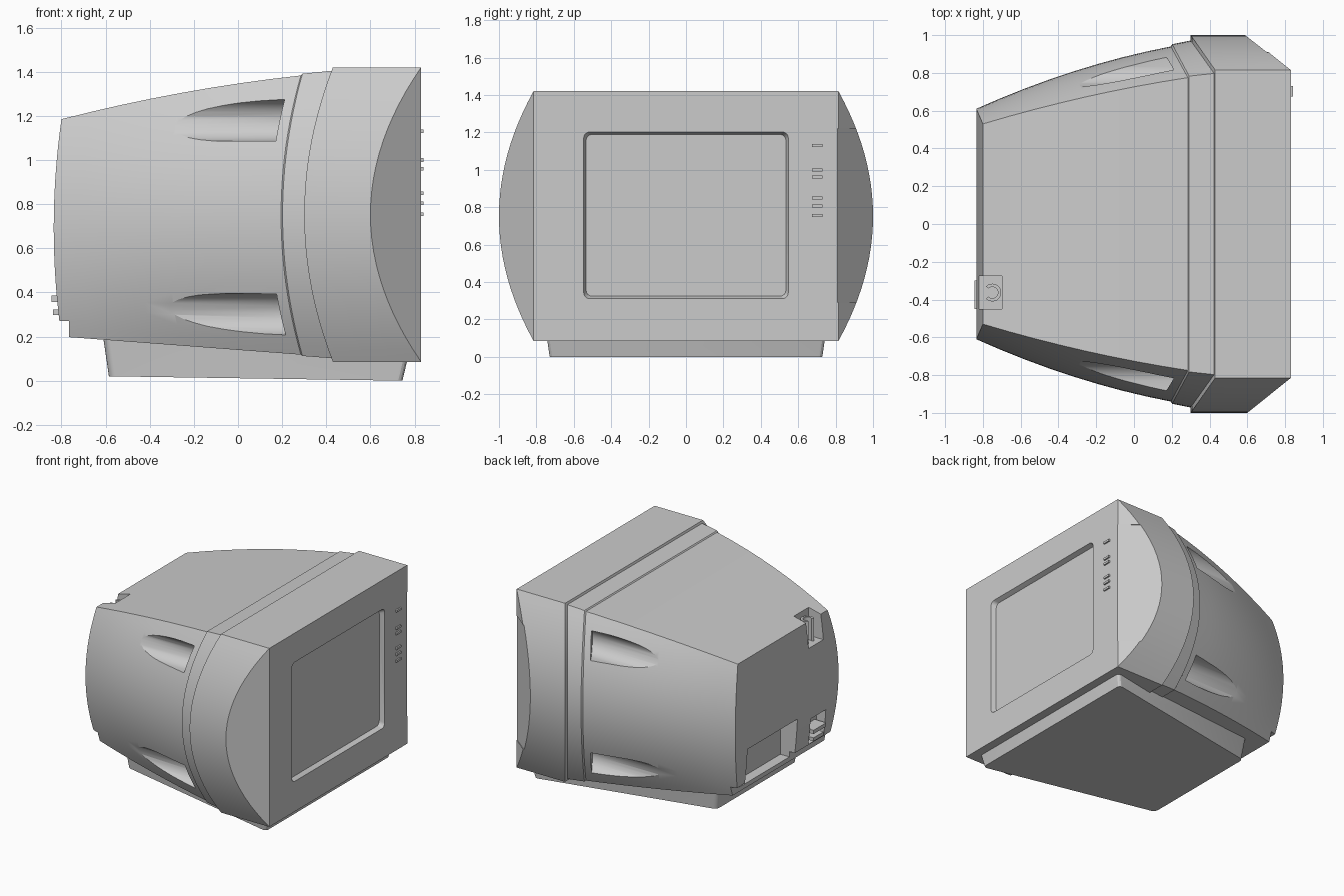
import bpy, bmesh, math

if "Cube" in bpy.data.objects:
    bpy.data.objects.remove(bpy.data.objects["Cube"])


def loft(name, rings, bevel=0.0, closed=False):
    """Skin even-sized rings of points; ends are capped with strips."""
    bm = bmesh.new()
    vs = [[bm.verts.new(p) for p in r] for r in rings]
    m = len(rings[0])
    pairs = list(zip(vs, vs[1:])) + ([(vs[-1], vs[0])] if closed else [])
    for a, b in pairs:
        for i in range(m):
            j = (i + 1) % m
            bm.faces.new((a[i], a[j], b[j], b[i]))
    if not closed:
        for r in (vs[0], vs[-1]):
            for i in range(m // 2 - 1):
                bm.faces.new((r[i], r[i + 1], r[m - 2 - i], r[m - 1 - i]))
    # optional rounding of the edges running from ring to ring
    if bevel:
        edges = [bm.edges.get((a[i], b[i])) for a, b in pairs for i in range(m)]
        bmesh.ops.bevel(bm, geom=edges, offset=bevel, segments=4, profile=0.5, affect='EDGES')
    bmesh.ops.remove_doubles(bm, verts=bm.verts, dist=1e-4)
    bmesh.ops.recalc_face_normals(bm, faces=bm.faces)
    me = bpy.data.meshes.new(name)
    bm.to_mesh(me)
    bm.free()
    ob = bpy.data.objects.new(name, me)
    bpy.context.collection.objects.link(ob)
    return ob


def box(name, x0, x1, y0, y1, z0, z1):
    return loft(name, [[(x0, y0, z), (x1, y0, z), (x1, y1, z), (x0, y1, z)] for z in (z0, z1)])


def activate(ob):
    bpy.ops.object.select_all(action='DESELECT')
    ob.select_set(True)
    bpy.context.view_layer.objects.active = ob


def cut(ob, cutter):
    activate(ob)
    mod = ob.modifiers.new("cut", 'BOOLEAN')
    mod.operation, mod.solver, mod.object = 'DIFFERENCE', 'EXACT', cutter
    bpy.ops.object.modifier_apply(modifier=mod.name)
    bpy.data.objects.remove(cutter, do_unlink=True)


def smooth(ob):
    activate(ob)
    bpy.ops.object.shade_smooth_by_angle(angle=math.radians(25))


def section(xc, xm, yc, ym, zb, zt, n=24):
    """Flat top and bottom, bulging sides; c = at corners, m = at mid height."""
    side = []
    for i in range(n + 1):
        t = 2 * i / n - 1
        b = 1 - t * t
        side.append((xc + (xm - xc) * b, yc + (ym - yc) * b, zb + (zt - zb) * (t + 1) / 2))
    return side + [(x, -y, z) for x, y, z in reversed(side)]


# Rear casing: bulged taper, then the stepped collar ring
back = (-0.80, -0.835, 0.53, 0.61, 0.20, 1.185)
front = (0.285, 0.195, 0.775, 0.94, 0.118, 1.383)
bulge = (0, 0, 0.02, 0.033, 0, 0.02)
rings = []
for k in range(9):
    s = k / 8
    rings.append(section(*[a + (b - a) * s + 4 * g * s * (1 - s)
                           for a, b, g in zip(back, front, bulge)]))
rings.append(section(0.292, 0.202, 0.783, 0.952, 0.112, 1.391))
rings.append(section(0.45, 0.32, 0.80, 0.975, 0.100, 1.407))
casing = loft("rear_casing", rings)

# Finger grips: horizontal scoops with a slanted end wall
for side in (1, -1):
    for zc in (1.18, 0.30):
        ends = [[], []]
        for i in range(32):
            a = 2 * math.pi * i / 32
            c = math.cos(a)
            y = 0.83 + c * (0.3 if c > 0 else 0.1)
            z = zc + 0.095 * math.sin(a)
            ends[0].append((-0.5, side * y, z))
            ends[1].append((0.17 - 0.6 * (y - 0.885), side * y, z))
        cut(casing, loft("grip_cutter", ends))

# Rear step, port bay, power bay and lock notch
cut(casing, box("step_cutter", -1, -0.765, -1, 1, 0, 0.27))
cut(casing, box("port_cutter", -1, -0.69, -0.13, 0.46, 0.23, 0.53))
cut(casing, box("power_cutter", -1, -0.75, -0.47, -0.29, 0.275, 0.47))
cut(casing, box("notch_cutter", -1, -0.70, -0.45, -0.275, 1.0, 1.5))
smooth(casing)

# Front bezel with chamfered cheeks
bezel = loft("front_bezel", [
    section(0.43, 0.30, 0.815, 1.0, 0.085, 1.42),
    section(0.83, 0.60, 0.815, 1.0, 0.085, 1.42),
    section(0.83, 0.83, 0.815, 0.815, 0.085, 1.42)])


# Screen recess with sloping rounded rim
def screen_ring(x, d):
    y, z0, z1 = 0.548 - d, 0.31 + d, 1.203 - d
    return [(x, -y, z0), (x, y, z0), (x, y, z1), (x, -y, z1)]


cut(bezel, loft("screen_cutter", [screen_ring(0.84, -0.003), screen_ring(0.795, 0.014)], bevel=0.03))

# Shallow door panel on one cheek
door = [(0.843, 0.80), (0.57, 1.014), (0.632, 1.093), (0.905, 0.879)]
cut(bezel, loft("door_cutter", [[(x, y, z) for x, y in door] for z in (0.29, 1.22)]))
smooth(bezel)

# Front indicator buttons
for i, z in enumerate((0.755, 0.805, 0.85, 0.96, 1.0, 1.13)):
    box(f"button_{i + 1}", 0.82, 0.841, 0.675, 0.73, z - 0.008, z + 0.008)

# Tapered foot base
base = loft("base", [
    [(-0.585, -0.47, 0.02), (0.745, -0.735, 0), (0.745, 0.735, 0), (-0.585, 0.47, 0.02)],
    [(-0.61, -0.485, 0.19), (0.77, -0.75, 0.105), (0.77, 0.75, 0.105), (-0.61, 0.485, 0.19)]],
    bevel=0.03)
smooth(base)

# Curved lock hook in the top notch
hook = []
for i in range(19):
    a = math.radians(-135 + 270 * i / 18)
    hook.append([(-0.75 + r * math.cos(a), -0.363 + r * math.sin(a), z)
                 for r, z in ((0.03, 0.99), (0.047, 0.99), (0.047, 1.17), (0.03, 1.17))])
smooth(loft("lock_hook", hook))

# Power connectors and port buttons
box("power_switch", -0.845, -0.74, -0.45, -0.30, 0.357, 0.385)
box("power_socket", -0.838, -0.74, -0.43, -0.31, 0.297, 0.323)
for i, z in enumerate((0.30, 0.36, 0.46)):
    box(f"port_{i + 1}", -0.72, -0.68, 0.38, 0.42, z - 0.015, z + 0.015)
